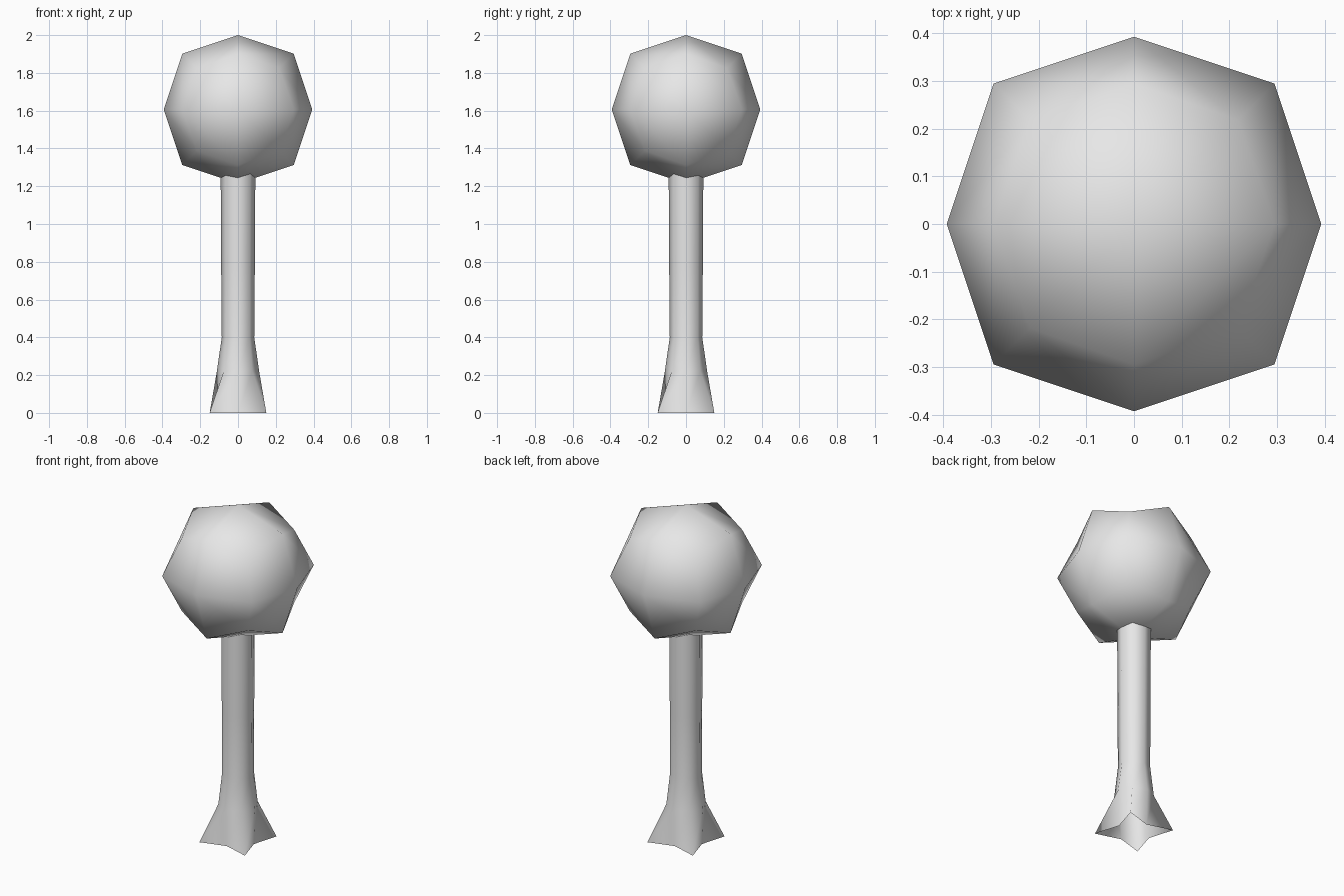
import bpy
import bmesh
from math import cos, sin, pi

cube = bpy.data.objects.get("Cube")
if cube:
    bpy.data.objects.remove(cube)

grey = bpy.data.materials.new("light_grey")
grey.use_nodes = True
grey.diffuse_color = (0.8, 0.8, 0.8, 1)
grey.node_tree.nodes["Principled BSDF"].inputs["Base Color"].default_value = (0.8, 0.8, 0.8, 1)


def add_object(name, bm):
    """Turn a bmesh into a smooth shaded grey object."""
    bmesh.ops.recalc_face_normals(bm, faces=bm.faces)
    for face in bm.faces:
        face.smooth = True
    mesh = bpy.data.meshes.new(name)
    bm.to_mesh(mesh)
    bm.free()
    mesh.materials.append(grey)
    obj = bpy.data.objects.new(name, mesh)
    bpy.context.collection.objects.link(obj)
    return obj


# Crown: a cube rounded by one subdivision
bm = bmesh.new()
bmesh.ops.create_cube(bm, size=0.786)
crown = add_object("crown", bm)
crown.location.z = 1.607
rounding = crown.modifiers.new("rounding", "SUBSURF")
rounding.levels = rounding.render_levels = 1
rounding.use_limit_surface = False

# Trunk: eight-sided rings (height, radius on the axes, radius on the diagonals),
# with the diagonals flaring into four root points
rings = [
    (0.0, 0.105, 0.212),
    (0.22, 0.112, 0.108),
    (0.40, 0.086, 0.088),
    (0.77, 0.089, 0.089),
    (1.30, 0.092, 0.092),
]
bm = bmesh.new()
loops = []
for z, axis_r, diagonal_r in rings:
    loop = []
    for i in range(8):
        r = diagonal_r if i % 2 else axis_r
        a = i * pi / 4
        loop.append(bm.verts.new((r * cos(a), r * sin(a), z)))
    loops.append(loop)
for low, high in zip(loops, loops[1:]):
    for i in range(8):
        j = (i + 1) % 8
        bm.faces.new((low[i], low[j], high[j], high[i]))
add_object("trunk", bm)
